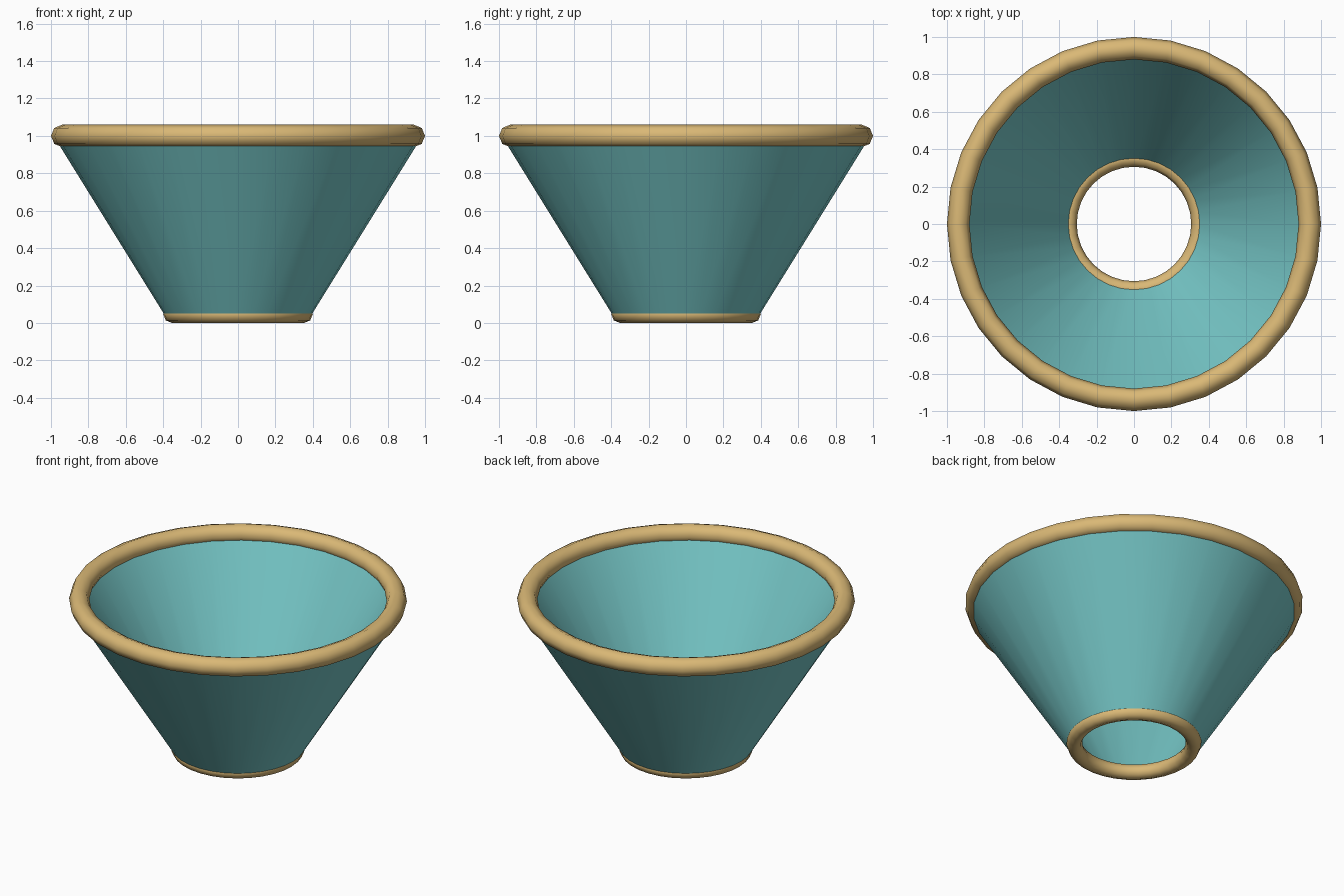
import bpy, bmesh, math

if "Cube" in bpy.data.objects:
    bpy.data.objects.remove(bpy.data.objects["Cube"])

SEGMENTS = 32


def material(name, color):
    m = bpy.data.materials.new(name)
    m.diffuse_color = (*color, 1)
    m.use_nodes = True
    m.node_tree.nodes["Principled BSDF"].inputs["Base Color"].default_value = m.diffuse_color
    return m


def lathe(name, profile, mat, smooth_angle):
    """Revolve a closed counter-clockwise (radius, z) profile around z."""
    bm = bmesh.new()
    rings = []
    for i in range(SEGMENTS):
        a = 2 * math.pi * i / SEGMENTS
        rings.append([bm.verts.new((r * math.cos(a), r * math.sin(a), z))
                      for r, z in profile])
    n = len(profile)
    for i in range(SEGMENTS):
        p, q = rings[i], rings[(i + 1) % SEGMENTS]
        for j in range(n):
            k = (j + 1) % n
            bm.faces.new((p[j], q[j], q[k], p[k]))
    bmesh.ops.recalc_face_normals(bm, faces=bm.faces)
    mesh = bpy.data.meshes.new(name)
    bm.to_mesh(mesh)
    bm.free()
    mesh.materials.append(mat)
    obj = bpy.data.objects.new(name, mesh)
    bpy.context.collection.objects.link(obj)
    bpy.ops.object.select_all(action='DESELECT')
    obj.select_set(True)
    bpy.context.view_layer.objects.active = obj
    bpy.ops.object.shade_smooth_by_angle(angle=math.radians(smooth_angle))
    return obj


def tube(radius, thickness, z, sides=8):
    """Octagonal cross-section of a rolled ring."""
    return [(radius + thickness * math.cos(2 * math.pi * i / sides),
             z + thickness * math.sin(2 * math.pi * i / sides))
            for i in range(sides)]


teal = material("teal", (0.18, 0.57, 0.57))
gold = material("gold", (0.70, 0.48, 0.18))

# Flared wall, open at both ends
lathe("cone_wall", [(0.397, 0.05), (0.98, 0.99), (0.90, 0.99), (0.325, 0.05)],
      teal, 30)

# Rolled rim and small foot ring
lathe("top_rim", tube(0.94, 0.06, 1.0), gold, 60)
lathe("foot_ring", tube(0.353, 0.047, 0.047), gold, 60)
